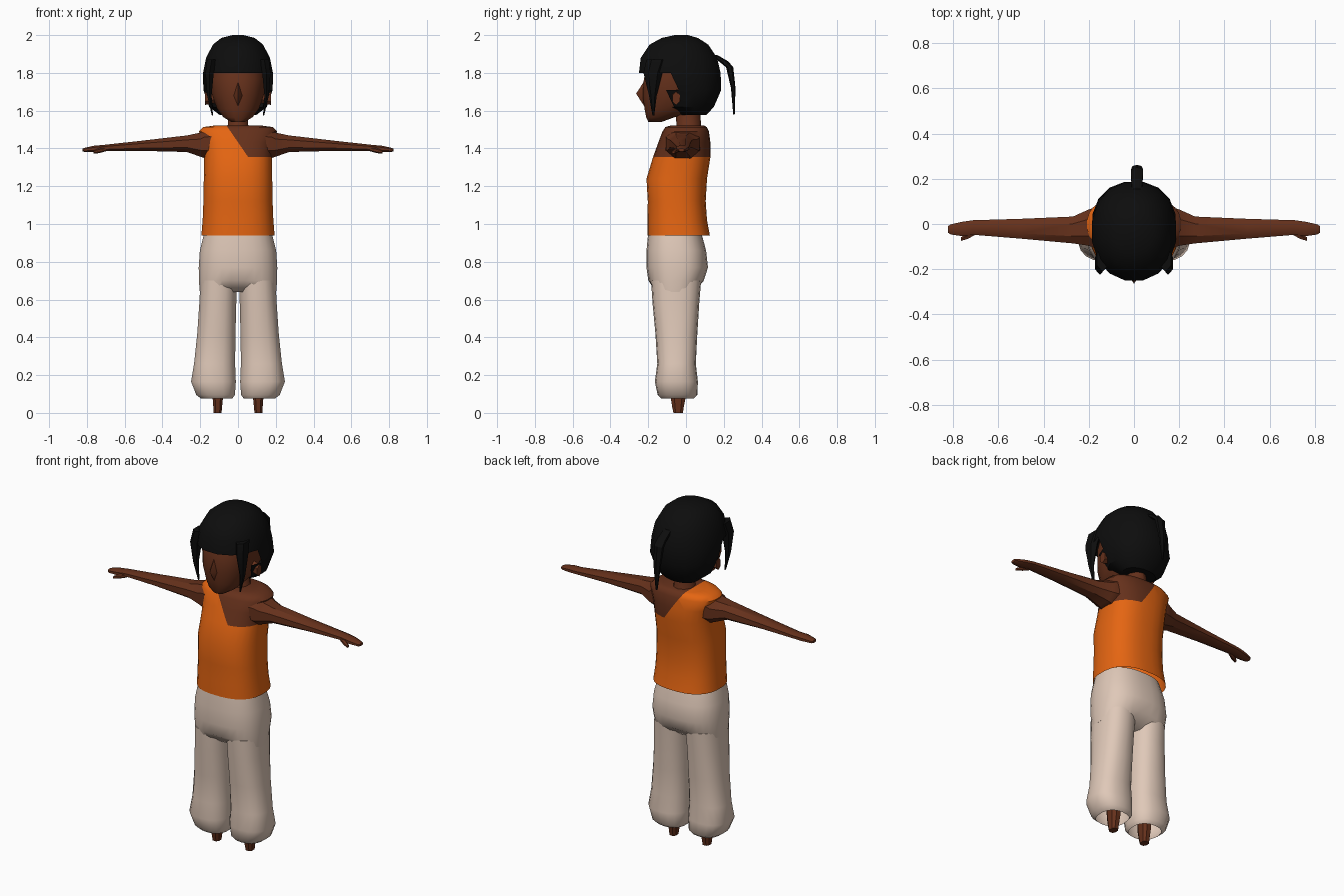
import bpy, bmesh, math
from mathutils import Vector


def material(name, rgb):
    m = bpy.data.materials.new(name)
    m.diffuse_color = (*rgb, 1)
    return m


SKIN = material("brown skin", (0.13, 0.03, 0.011))
ORANGE = material("orange cloth", (0.78, 0.13, 0.006))
CREAM = material("cream cloth", (0.74, 0.58, 0.48))
BLACK = material("black hair", (0.004, 0.004, 0.004))


def finish(name, bm, mats, angle):
    bmesh.ops.recalc_face_normals(bm, faces=bm.faces[:])
    me = bpy.data.meshes.new(name)
    bm.to_mesh(me)
    bm.free()
    for m in mats:
        me.materials.append(m)
    if angle:
        me.shade_smooth()
        me.set_sharp_from_angle(angle=math.radians(angle))
    ob = bpy.data.objects.new(name, me)
    bpy.context.collection.objects.link(ob)
    return ob


def loft(rings, n, power=2.0, along="z", side=1, start=True, end=True):
    """Skin rings of (position, a0, a1, b0, b1); a, b are x, y or y, z."""
    bm = bmesh.new()
    loops = []
    for p, a0, a1, b0, b1 in rings:
        loop = []
        for i in range(n):
            t = 2 * math.pi * (i + 0.5) / n
            c, s = math.cos(t), math.sin(t)
            u = math.copysign(abs(c) ** (2 / power), c)
            v = math.copysign(abs(s) ** (2 / power), s)
            a = (a0 + a1) / 2 + u * (a1 - a0) / 2
            b = (b0 + b1) / 2 + v * (b1 - b0) / 2
            co = (a * side, b, p) if along == "z" else (p * side, a, b)
            loop.append(bm.verts.new(co))
        loops.append(loop)
    for lo, hi in zip(loops, loops[1:]):
        for i in range(n):
            j = (i + 1) % n
            bm.faces.new((lo[i], lo[j], hi[j], hi[i]))
    if start:
        bm.faces.new(loops[0])
    if end:
        bm.faces.new(loops[-1])
    return bm


def sym(z, h, y0, y1):
    return (z, -h, h, y0, y1)


# Torso: sleeveless top with one strap, bare shoulder on the other side
bm = loft([sym(0.94, .195, -.205, .127), sym(1.02, .188, -.205, .112),
           sym(1.12, .184, -.203, .105), sym(1.24, .182, -.21, .112),
           sym(1.355, .18, -.175, .13), sym(1.43, .187, -.148, .13),
           sym(1.49, .208, -.125, .122), sym(1.513, .185, -.11, .11),
           sym(1.522, .12, -.08, .095)], 28, 2.5, start=False)
upper = [f for f in bm.faces if f.calc_center_median().z > 1.355]
geom = set(upper)
for f in upper:
    geom.update(f.edges)
    geom.update(f.verts)
origin, normal = Vector((-.06, 0, 1.52)), Vector((.16, 0, .11)).normalized()
bmesh.ops.bisect_plane(bm, geom=list(geom), plane_co=origin, plane_no=normal)
for f in bm.faces:
    c = f.calc_center_median()
    f.material_index = int(c.z > 1.356 and (c - origin).dot(normal) > 0)
finish("torso_and_top", bm, [ORANGE, SKIN], 50)

# Trouser hips, with the crotch tucked in at the bottom
bm = loft([sym(0.64, .203, -.185, .07), sym(0.70, .208, -.2, .095),
           sym(0.77, .209, -.21, .117), sym(0.86, .203, -.21, .107),
           sym(0.96, .178, -.2, .08)], 28, 2.5)
for v in bm.verts:
    if v.co.z < 0.65 and abs(v.co.x) < 0.12:
        v.co.y = -.055 + (v.co.y + .055) * (0.5 + 4 * abs(v.co.x))
finish("trouser_hips", bm, [CREAM], 60)

for side, tag in ((1, "left"), (-1, "right")):
    # Flared trouser leg, open at the hem
    bm = loft([(.075, .03, .195, -.13, .04), (.095, .015, .222, -.15, .06),
               (.165, .01, .25, -.165, .063), (.26, .014, .234, -.152, .052),
               (.42, .012, .217, -.162, .06), (.58, .008, .206, -.177, .07),
               (.70, .004, .2, -.185, .08)], 18, 2.4, side=side, start=False)
    finish(tag + "_trouser_leg", bm, [CREAM], 60)

    # Tapered foot and ankle
    bm = loft([(0, .086, .13, -.068, -.015), (.03, .083, .132, -.075, -.01),
               (.08, .078, .136, -.083, .0), (.2, .075, .14, -.09, .005)],
              8, 2.6, side=side)
    finish(tag + "_foot", bm, [SKIN], 30)

    # Arm and flat hand
    bm = loft([(.10, -.12, .085, 1.35, 1.51), (.175, -.112, .078, 1.342, 1.508),
               (.20, -.102, .07, 1.352, 1.488), (.27, -.09, .037, 1.378, 1.472),
               (.50, -.068, .026, 1.385, 1.444), (.71, -.05, .019, 1.385, 1.42),
               (.76, -.056, .012, 1.38, 1.416), (.81, -.048, 0, 1.38, 1.405),
               (.822, -.04, -.008, 1.384, 1.4)], 8, 2.3, "x", side)
    finish(tag + "_arm", bm, [SKIN], 30)

    # Thumb
    bm = loft([(.70, -.048, -.03, 1.385, 1.405), (.735, -.068, -.035, 1.375, 1.402),
               (.765, -.076, -.058, 1.373, 1.388)], 6, 2, "x", side)
    finish(tag + "_thumb", bm, [SKIN], 30)

    # Pointed side lock of hair
    bm = loft([(1.575, .132, .139, -.178, -.168), (1.68, .138, .165, -.196, -.155),
               (1.80, .125, .176, -.225, -.125), (1.87, .11, .168, -.21, -.1)],
              6, 2, side=side)
    finish(tag + "_side_lock", bm, [BLACK], 30)

    # Ear
    bm = loft([(.12, -.07, -.02, 1.64, 1.72), (.176, -.075, -.03, 1.63, 1.70)],
              6, 2, "x", side)
    finish(tag + "_ear", bm, [SKIN], 30)

# Neck
bm = loft([sym(1.49, .085, -.07, .09), sym(1.525, .056, -.05, .08),
           sym(1.64, .052, -.06, .07)], 10)
finish("neck", bm, [SKIN], 40)

# Head
bm = loft([sym(1.54, .035, -.2, -.13), sym(1.565, .078, -.212, -.06),
           sym(1.61, .113, -.222, .07), sym(1.68, .138, -.232, .12),
           sym(1.77, .148, -.226, .13), sym(1.86, .14, -.19, .12)], 16, 2.3)
finish("head", bm, [SKIN], 50)

# Nose wedge
bm = bmesh.new()
pts = [(0, -.222, 1.755), (-.032, -.215, 1.675), (0, -.222, 1.625),
       (.032, -.215, 1.675), (0, -.264, 1.69)]
v = [bm.verts.new(p) for p in pts]
for i in range(4):
    bm.faces.new((v[i], v[(i + 1) % 4], v[4]))
bm.faces.new(v[:4])
finish("nose", bm, [SKIN], 60)

# Bobbed hair cap, open over the face below the fringe
bm = loft([sym(1.578, .10, -.03, .11), sym(1.62, .155, -.12, .15),
           sym(1.71, .187, -.185, .19), sym(1.80, .188, -.253, .187),
           sym(1.88, .172, -.243, .168), sym(1.95, .135, -.195, .12),
           sym(1.985, .09, -.13, .065), sym(2.0, .03, -.06, .01)], 16, 2.15)
face = [f for f in bm.faces if f.calc_center_median().z < 1.8
        and f.calc_center_median().y < -.085]
bmesh.ops.delete(bm, geom=face, context="FACES")
finish("hair_cap", bm, [BLACK], 30)

# Thin ponytail hanging behind
bm = loft([(1.58, .008, .02, .25, .258), (1.72, -.01, .036, .238, .262),
           (1.83, -.018, .045, .212, .25), (1.86, -.016, .042, .175, .225),
           (1.895, -.012, .038, .12, .165)], 6)
finish("ponytail", bm, [BLACK], 30)
